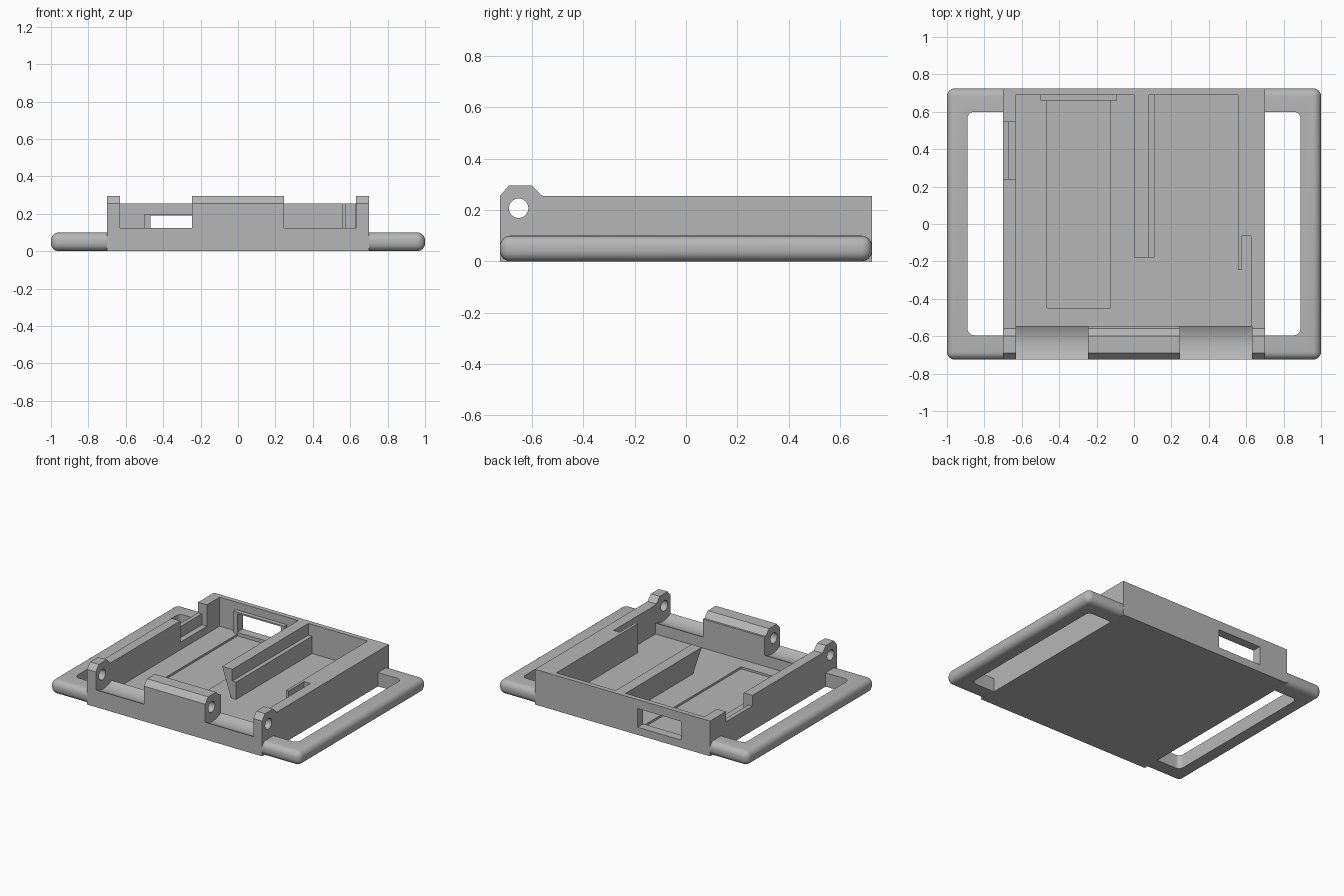
import bpy, bmesh, math
from mathutils import Vector

old = bpy.data.objects.get("Cube")
if old:
    bpy.data.objects.remove(old, do_unlink=True)

grey = bpy.data.materials.new("matte grey")
grey.use_nodes = True
grey.diffuse_color = (0.47, 0.47, 0.47, 1)
grey.node_tree.nodes["Principled BSDF"].inputs["Base Color"].default_value = grey.diffuse_color

FRONT, BACK, WALL, TOP, FLOOR = -0.725, 0.725, 0.70, 0.255, 0.045
SILL = -0.545          # rear edge of the hinge sill


def finish(name, bm):
    bmesh.ops.recalc_face_normals(bm, faces=bm.faces)
    mesh = bpy.data.meshes.new(name)
    bm.to_mesh(mesh)
    bm.free()
    mesh.materials.append(grey)
    obj = bpy.data.objects.new(name, mesh)
    bpy.context.collection.objects.link(obj)
    return obj


def box(name, x, y, z, bevel=0.0, upright_only=False):
    bm = bmesh.new()
    bmesh.ops.create_cube(bm, size=1)
    for v in bm.verts:
        v.co = Vector([r[0] if c < 0 else r[1] for c, r in zip(v.co, (x, y, z))])
    if bevel:
        edges = [e for e in bm.edges if not upright_only
                 or abs(e.verts[0].co.z - e.verts[1].co.z) > 0.001]
        bmesh.ops.bevel(bm, geom=edges, offset=bevel, segments=6,
                        profile=0.5, affect='EDGES')
    return finish(name, bm)


def prism(name, outline, start, end, axis="x"):
    """Extrude an outline along x (points are y, z) or y (points are x, z)."""
    bm = bmesh.new()
    place = (lambda p, d: (d, *p)) if axis == "x" else (lambda p, d: (p[0], d, p[1]))
    face = bm.faces.new([bm.verts.new(place(p, start)) for p in outline])
    made = bmesh.ops.extrude_face_region(bm, geom=[face])["geom"]
    step = (end - start, 0, 0) if axis == "x" else (0, end - start, 0)
    bmesh.ops.translate(bm, vec=step,
                        verts=[v for v in made if isinstance(v, bmesh.types.BMVert)])
    return finish(name, bm)


def apply_modifiers(obj):
    bpy.context.view_layer.update()
    graph = bpy.context.evaluated_depsgraph_get()
    mesh = bpy.data.meshes.new_from_object(obj.evaluated_get(graph))
    obj.modifiers.clear()
    obj.data = mesh


def cut(obj, *cutters):
    for cutter in cutters:
        mod = obj.modifiers.new("cut", 'BOOLEAN')
        mod.operation, mod.solver, mod.object = 'DIFFERENCE', 'EXACT', cutter
        apply_modifiers(obj)
        bpy.data.objects.remove(cutter, do_unlink=True)


def smooth(obj):
    bpy.ops.object.select_all(action='DESELECT')
    obj.select_set(True)
    bpy.context.view_layer.objects.active = obj
    bpy.ops.object.shade_smooth_by_angle(angle=math.radians(30))


def window_cutter():
    return box("window_cutter", (-0.468, -0.12), (0.6, 0.8), (0.055, 0.19))


# Open tray: hollow interior, shallow floor pocket, rear window, side notch
tray = box("tray", (-WALL, WALL), (FRONT, BACK), (0, TOP))
cut(tray,
    box("cavity", (-0.63, 0.555), (SILL, 0.69), (FLOOR, 1)),
    box("side_relief", (0.5, 0.625), (SILL, -0.065), (FLOOR, 1)),
    box("floor_pocket", (-0.465, -0.125), (-0.45, 0.69), (0.03, 0.1)),
    window_cutter(),
    box("notch", (-0.8, -0.6), (0.24, 0.545), (0.18, 1)),
    box("notch_inner", (-0.67, -0.6), (0.24, 0.545), (0.1, 1)))

# Hollowed hinge sill along the front
mid, half, sag = (FRONT + SILL) / 2, (SILL - FRONT) / 2, 0.025
arc = [(mid + half * t / 8, 0.125 - sag * (1 - (t / 8) ** 2)) for t in range(-8, 9)]
cut(tray, prism("sill_cutter",
                [(FRONT - 0.1, 0.125)] + arc + [(SILL, 1), (FRONT - 0.1, 1)], -0.8, 0.8))
smooth(tray)

# Hinge lugs with a pin hole
lug_outline = [(FRONT, 0.05), (FRONT, TOP), (-0.69, 0.295), (-0.6, 0.295),
               (-0.56, TOP), (SILL, TOP), (SILL, 0.05)]
circle = [(-0.652 + 0.038 * math.cos(a * math.tau / 32),
           0.207 + 0.038 * math.sin(a * math.tau / 32)) for a in range(32)]
for name, x0, x1 in (("right_lug", -WALL, -0.63), ("centre_lug", -0.245, 0.245),
                     ("left_lug", 0.63, WALL)):
    lug = prism(name, lug_outline, x0, x1)
    cut(lug, prism("pin_hole", circle, x0 - 0.1, x1 + 0.1))
    smooth(lug)

# Stepped divider with a slanted side, and the small clip beside the wall
prism("divider", [(0, TOP), (0.08, TOP), (0.08, 0.17), (0.11, 0.17),
                  (0.11, 0.03), (0.075, 0.03)], -0.18, 0.70, axis="y")
box("wall_clip", (0.555, 0.575), (-0.245, -0.06), (0.03, TOP))

# Raised frame on the inside of the rear window
frame = box("window_frame", (-0.5, -0.09), (0.66, 0.695), (0.02, 0.2))
cut(frame, window_cutter())

# Rounded strap loops on both sides
loops = box("strap_loops", (0.3, 1), (FRONT, BACK), (0, 0.1), bevel=0.042)
cut(loops,
    box("trim", (0, WALL), (-1, 1), (-1, 1)),
    box("slot", (0.5, 0.89), (-0.595, 0.6), (-1, 1), bevel=0.035, upright_only=True))
loops.modifiers.new("mirror", 'MIRROR').use_mirror_merge = False
apply_modifiers(loops)
smooth(loops)
